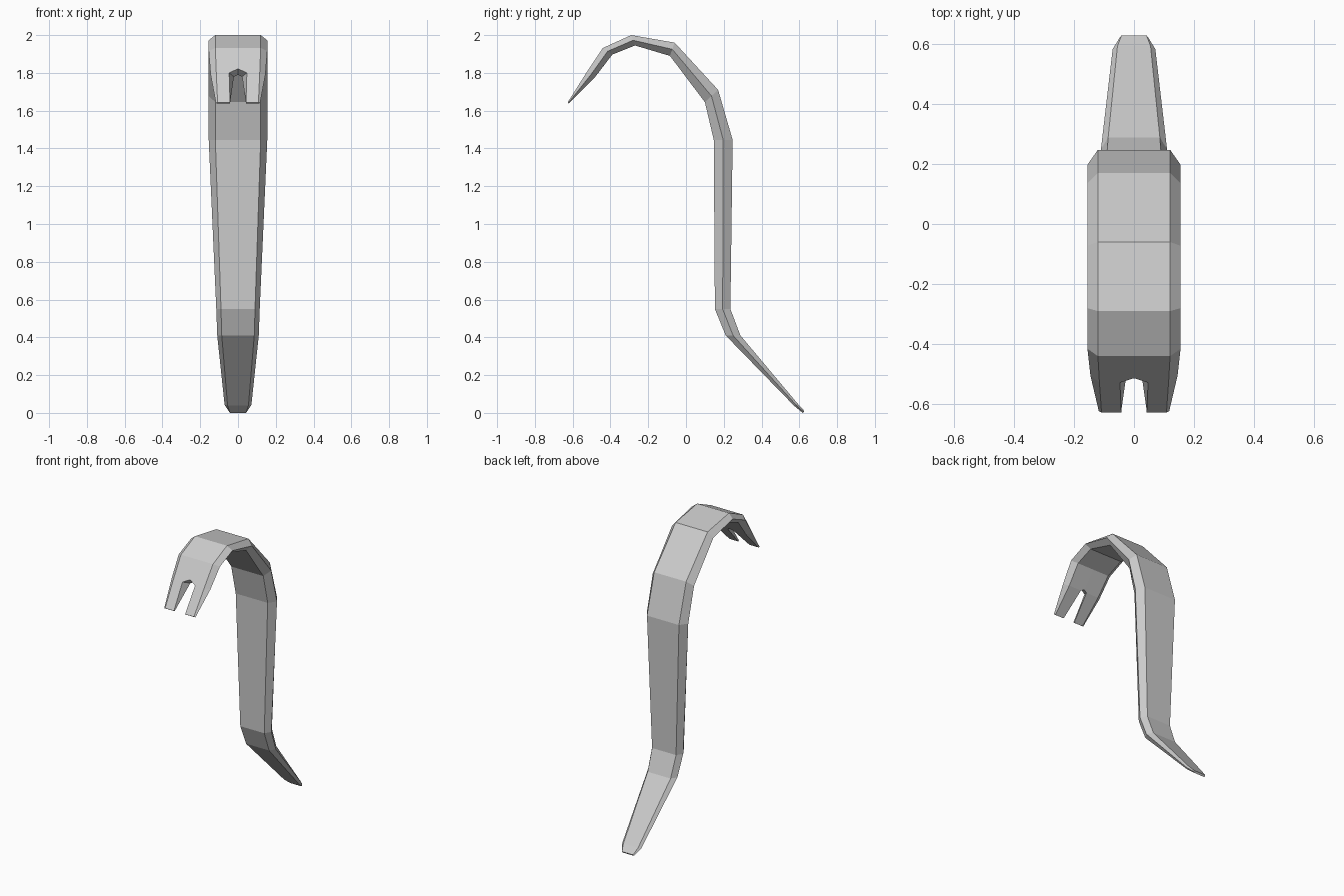
import bpy, bmesh

if "Cube" in bpy.data.objects:
    bpy.data.objects.remove(bpy.data.objects["Cube"])

# Stations along the bar: outer (y, z), inner (y, z), flat half width, ridge half width
stations = [
    ((-0.44, 1.932), (-0.39, 1.897), 0.12, 0.155),
    ((-0.29, 2.00), (-0.27, 1.945), 0.12, 0.155),
    ((-0.06, 1.96), (-0.085, 1.89), 0.12, 0.155),
    ((0.17, 1.71), (0.10, 1.645), 0.12, 0.155),
    ((0.247, 1.445), (0.147, 1.445), 0.12, 0.155),
    ((0.235, 0.55), (0.153, 0.55), 0.09, 0.115),
    ((0.288, 0.41), (0.21, 0.41), 0.086, 0.11),
    ((0.592, 0.048), (0.572, 0.038), 0.055, 0.071),
    ((0.627, 0.01), (0.618, 0.0), 0.042, 0.046),
]

bm = bmesh.new()


def half_ring(outer, inner, flat, ridge, cut_out=0.0, cut_in=0.0):
    """Half of a hexagonal section; cut values move its centre edge off the mirror plane."""
    mid = ((outer[0] + inner[0]) / 2, (outer[1] + inner[1]) / 2)
    pts = [(cut_out, *outer), (flat, *outer), (ridge, *mid), (flat, *inner), (cut_in, *inner)]
    return [bm.verts.new(p) for p in pts]


def bridge(a, b, first=0, last=4):
    for i in range(first, last):
        bm.faces.new((a[i], a[i + 1], b[i + 1], b[i]))


# Hooked shaft and pry blade
rings = [half_ring(*s) for s in stations]
for a, b in zip(rings, rings[1:]):
    bridge(a, b)
bm.faces.new(rings[-1])

# Forked claw: prong root, notch apex and prong tip
root = half_ring((-0.528, 1.80), (-0.48, 1.78), 0.115, 0.145, 0.047, 0.022)
tip = half_ring((-0.627, 1.643), (-0.62, 1.638), 0.108, 0.117, 0.042, 0.042)
apex_out = bm.verts.new((0, -0.513, 1.822))
apex_in = bm.verts.new((0, -0.472, 1.79))
bridge(root, rings[0], 1, 3)
bm.faces.new((rings[0][0], rings[0][1], root[1], root[0], apex_out))
bm.faces.new((rings[0][4], rings[0][3], root[3], root[4], apex_in))
bm.faces.new((apex_out, root[0], root[4], apex_in))
bridge(tip, root)
bm.faces.new((root[0], root[4], tip[4], tip[0]))
bm.faces.new(tip)

# Mirror to the other side
bmesh.ops.mirror(bm, geom=bm.verts[:] + bm.edges[:] + bm.faces[:], axis='X', merge_dist=0.0005)
bmesh.ops.remove_doubles(bm, verts=bm.verts[:], dist=0.0005)
bmesh.ops.dissolve_limit(bm, angle_limit=0.01, verts=bm.verts[:], edges=bm.edges[:])
bmesh.ops.recalc_face_normals(bm, faces=bm.faces[:])

mesh = bpy.data.meshes.new("pry_bar")
bm.to_mesh(mesh)
bm.free()
bpy.context.collection.objects.link(bpy.data.objects.new("pry_bar", mesh))
